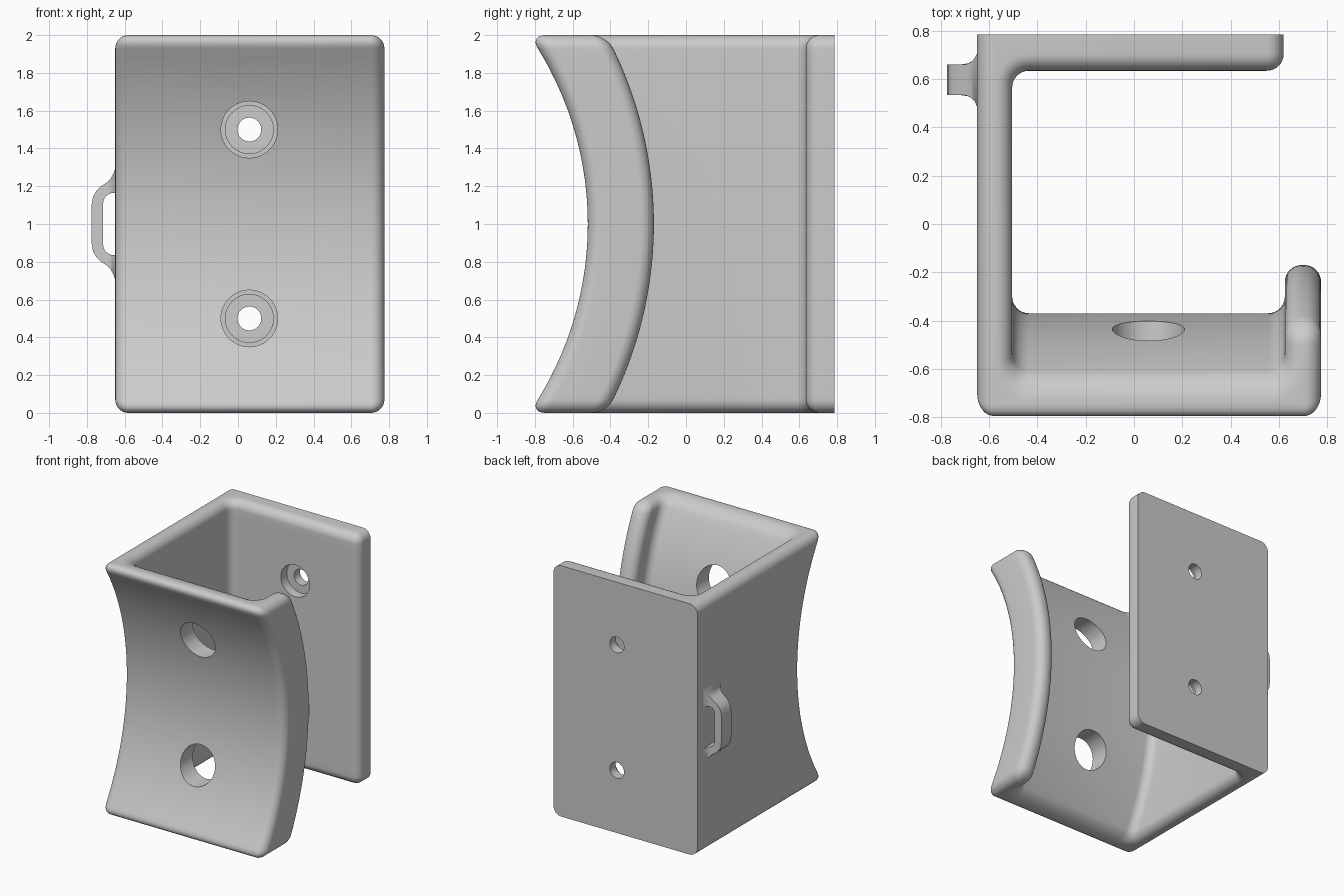
import bpy, bmesh
from math import sin, cos, pi, sqrt
from mathutils import Vector

cube = bpy.data.objects.get("Cube")
if cube:
    bpy.data.objects.remove(cube)

R = 0.07             # edge rounding
ARC_CENTRE = -2.285  # y of the axis the front plate curves around
BACK, HEIGHT = 0.785, 2.0

grey = bpy.data.materials.new("light grey plastic")
grey.use_nodes = True
grey.diffuse_color = (0.6, 0.6, 0.6, 1)
grey.node_tree.nodes["Principled BSDF"].inputs["Base Color"].default_value = (0.6, 0.6, 0.6, 1)


def make_object(name, bm):
    bmesh.ops.remove_doubles(bm, verts=bm.verts, dist=1e-5)
    bmesh.ops.recalc_face_normals(bm, faces=bm.faces)
    mesh = bpy.data.meshes.new(name)
    bm.to_mesh(mesh)
    bm.free()
    mesh.materials.append(grey)
    obj = bpy.data.objects.new(name, mesh)
    bpy.context.collection.objects.link(obj)
    return obj


def smooth(obj):
    bpy.ops.object.select_all(action='DESELECT')
    obj.select_set(True)
    bpy.context.view_layer.objects.active = obj
    bpy.ops.object.shade_smooth_by_angle(angle=0.6)


def loft(bm, rings, closed=False):
    """Join rings of points with quads; cap the ends unless closed."""
    rows = [[bm.verts.new(p) for p in ring] for ring in rings]
    n = len(rows[0])
    for a, b in zip(rows, rows[1:]):
        for i in range(n):
            j = (i + 1) % n
            bm.faces.new((a[i], a[j], b[j], b[i]))
    bm.faces.new(rows[0][::-1])
    bm.faces.new(rows[-1])


# Bracket outline from above: x, y, inset direction x, y, corner kind
CORNERS = [
    (-0.65, BACK, 1, 0, "sharp"), (-0.65, -0.52, 1, 1, "convex"),
    (0.775, -0.52, -1, 1, "convex"), (0.775, -0.17, -1, -1, "convex"),
    (0.625, -0.17, 1, -1, "convex"), (0.625, -0.37, 1, -1, "concave"),
    (-0.505, -0.37, -1, -1, "concave"), (-0.505, 0.635, -1, 1, "concave"),
    (0.62, 0.635, -1, 1, "convex"), (0.62, BACK, -1, 0, "sharp"),
]


def outline(inset, z, steps=8):
    pts = [Vector((x + sx * inset, y + sy * inset)) for x, y, sx, sy, _ in CORNERS]
    ring = []
    for i, p in enumerate(pts):
        kind = CORNERS[i][4]
        if kind == "sharp":
            ring.append(p)
            continue
        a = (pts[i - 1] - p).normalized()
        b = (pts[(i + 1) % len(pts)] - p).normalized()
        r = R - inset if kind == "convex" else R + inset
        for k in range(steps + 1):
            t = k / steps * pi / 2
            ring.append(p + r * (a + b) - r * (b * cos(t) + a * sin(t)))

    def bend(y):  # the front portion follows a circular arc over the height
        return y if y > 0 else ARC_CENTRE + sqrt((y - ARC_CENTRE) ** 2 - (z - 1) ** 2)
    return [(p.x, bend(p.y), z) for p in ring]


# Main body: rounded bottom rim, straight run, rounded top rim
rim = [(R * (1 - cos(k / 8 * pi / 2)), R * (1 - sin(k / 8 * pi / 2))) for k in range(9)]
levels = list(rim)
levels += [(R + (HEIGHT - 2 * R) * k / 40, 0) for k in range(1, 40)]
levels += [(HEIGHT - h, d) for h, d in reversed(rim)]
bm = bmesh.new()
loft(bm, [outline(d, h) for h, d in levels])
body = make_object("bracket_body", bm)


# Screw holes: wide access hole in front, counterbore and bore in the back plate
def drill(radius, y0, y1, z):
    bm = bmesh.new()
    ring = [(radius * cos(2 * pi * k / 48) + 0.06, radius * sin(2 * pi * k / 48) + z) for k in range(48)]
    loft(bm, [[(x, y, zz) for x, zz in ring] for y in (y0, y1)])
    cutter = make_object("hole_cutter", bm)
    cutter.hide_render = True
    mod = body.modifiers.new("hole", 'BOOLEAN')
    mod.operation, mod.solver, mod.object = 'DIFFERENCE', 'EXACT', cutter
    bpy.context.view_layer.objects.active = body
    bpy.ops.object.modifier_apply(modifier=mod.name)
    bpy.data.objects.remove(cutter)


for z in (0.5, 1.5):
    drill(0.15, -1.0, 0.0, z)
    drill(0.127, 0.5, 0.71, z)
    drill(0.063, 0.6, 0.9, z)
smooth(body)

# Cable loop on the side wall: outer and inner edge, from wall to middle
OUTER = [(-.64, .32), (-.652, .29), (-.66, .265), (-.675, .24), (-.695, .22),
         (-.725, .2), (-.75, .175), (-.768, .145), (-.775, .1)]
INNER = [(-.64, .165), (-.652, .165), (-.66, .165), (-.672, .163), (-.684, .158),
         (-.695, .15), (-.705, .14), (-.712, .125), (-.715, .1)]


def half_width(x):  # flares where the loop meets the wall
    t = min(1, max(0, (-0.65 - x) / 0.06))
    return 0.0625 + 0.06 * (1 - sqrt(1 - (1 - t) ** 2))


def section(outer, inner, side):
    return [(x, 0.5975 + s * half_width(x), 1 + side * z)
            for (x, z), s in ((outer, -1), (outer, 1), (inner, 1), (inner, -1))]


pairs = list(zip(OUTER, INNER))
bm = bmesh.new()
loft(bm, [section(o, i, 1) for o, i in pairs] + [section(o, i, -1) for o, i in reversed(pairs)])
smooth(make_object("cable_loop", bm))
